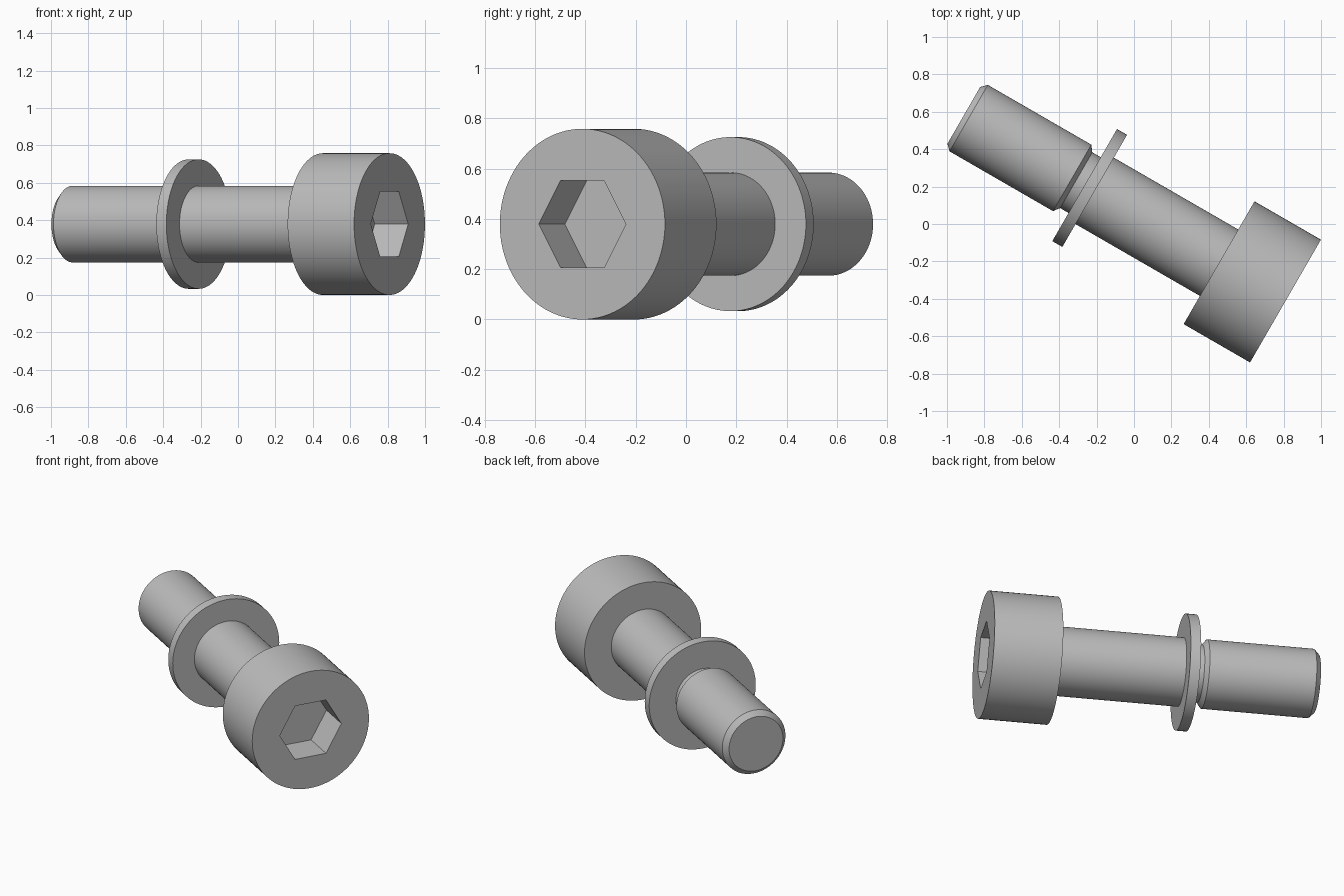
import bpy
import bmesh
import math
from mathutils import Matrix, Vector

default = bpy.data.objects.get("Cube")
if default:
    bpy.data.objects.remove(default, do_unlink=True)

SEGMENTS = 96

# Bolt frame: local z runs out of the head, local y points up
ANGLE = math.radians(30)
axis = Vector((math.cos(ANGLE), -math.sin(ANGLE), 0))
side = Vector((math.sin(ANGLE), math.cos(ANGLE), 0))
up = Vector((0, 0, 1))
HEAD_R = 0.379
FRAME = Matrix((side, up, axis)).transposed().to_4x4()
FRAME.translation = (0.81, -0.412, HEAD_R)

# Single steel colour
steel = bpy.data.materials.new("steel grey")
steel.use_nodes = True
colour = (0.5, 0.5, 0.5, 1)
steel.diffuse_color = colour
steel.node_tree.nodes["Principled BSDF"].inputs["Base Color"].default_value = colour


def make_object(name, bm):
    bmesh.ops.recalc_face_normals(bm, faces=bm.faces)
    mesh = bpy.data.meshes.new(name)
    bm.to_mesh(mesh)
    bm.free()
    obj = bpy.data.objects.new(name, mesh)
    bpy.context.collection.objects.link(obj)
    obj.matrix_world = FRAME
    mesh.materials.append(steel)
    return obj


def lathe(name, profile, sides=SEGMENTS, closed=False):
    """Revolve (radius, height) points; open profiles get flat end caps."""
    bm = bmesh.new()
    rings = []
    for r, h in profile:
        rings.append([bm.verts.new((r * math.cos(math.tau * i / sides),
                                    r * math.sin(math.tau * i / sides), h))
                      for i in range(sides)])
    pairs = list(zip(rings, rings[1:]))
    if closed:
        pairs.append((rings[-1], rings[0]))
    else:
        bm.faces.new(rings[0])
        bm.faces.new(rings[-1])
    for a, b in pairs:
        for i in range(sides):
            j = (i + 1) % sides
            bm.faces.new((a[i], a[j], b[j], b[i]))
    return make_object(name, bm)


def activate(obj):
    bpy.ops.object.select_all(action='DESELECT')
    obj.select_set(True)
    bpy.context.view_layer.objects.active = obj


# Bolt: head, shank, relief groove and chamfered end section
SHANK_R, NECK_R = 0.205, 0.172
bolt = lathe("socket_head_bolt", [
    (HEAD_R, 0), (HEAD_R, -0.41),
    (SHANK_R, -0.41), (SHANK_R, -1.178),
    (NECK_R, -1.178), (NECK_R, -1.292),
    (SHANK_R, -1.317), (SHANK_R, -1.956),
    (0.175, -1.986),
])

# Hexagonal socket cut into the head
cutter = lathe("socket_cutter", [(0.2, 0.1), (0.2, -0.207)], sides=6)
cutter.hide_render = True
cut = bolt.modifiers.new("socket", 'BOOLEAN')
cut.operation = 'DIFFERENCE'
cut.solver = 'EXACT'
cut.object = cutter
activate(bolt)
bpy.ops.object.modifier_apply(modifier=cut.name)
bpy.data.objects.remove(cutter, do_unlink=True)

# Flat washer held against the shoulder of the shank
WASHER_R = 0.346
washer = lathe("washer", [
    (WASHER_R, -1.178), (WASHER_R, -1.24),
    (NECK_R, -1.24), (NECK_R, -1.178),
], closed=True)

for obj in (bolt, washer):
    activate(obj)
    bpy.ops.object.shade_smooth_by_angle(angle=math.radians(30))
